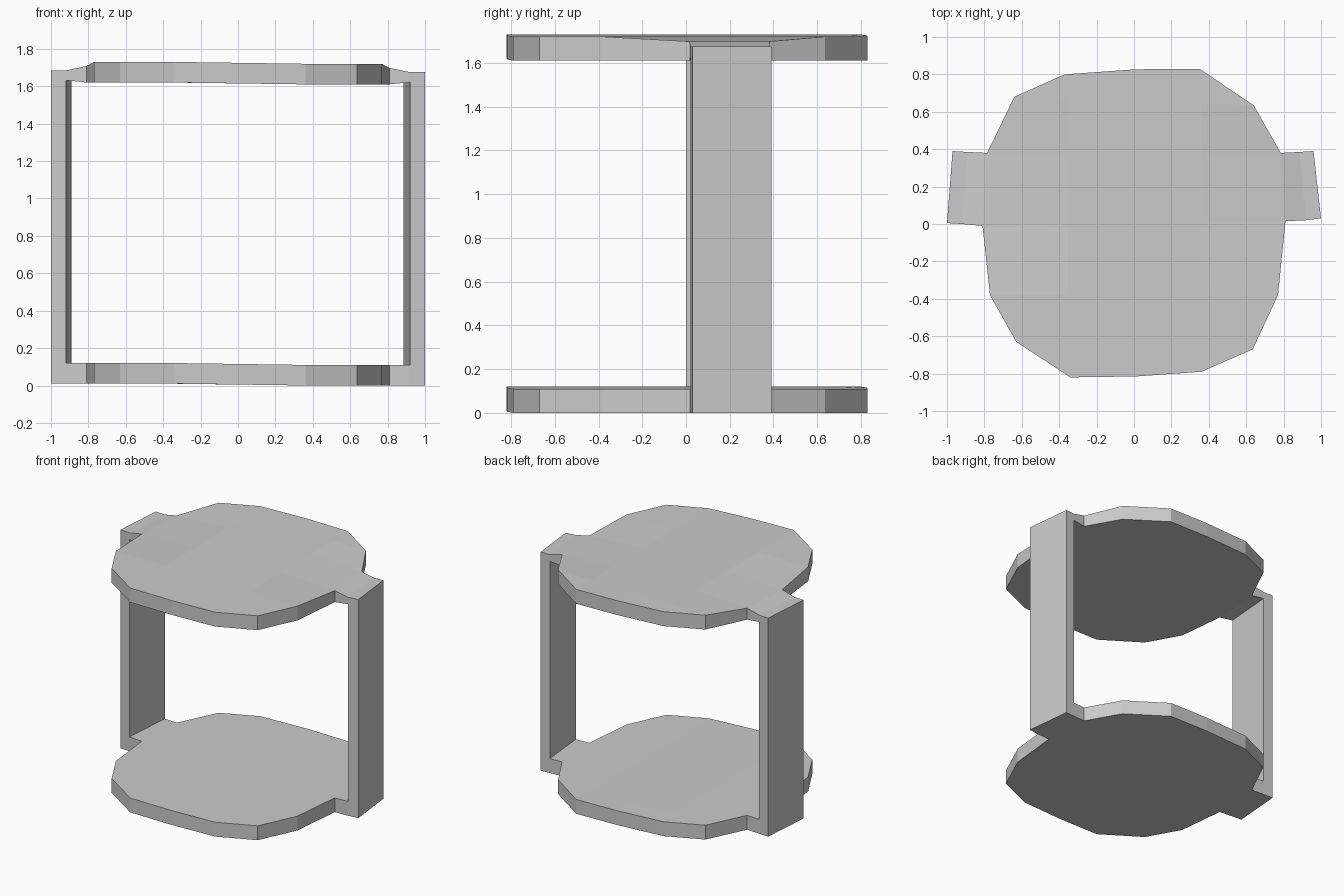
import bpy
from collections import Counter

if "Cube" in bpy.data.objects:
    bpy.data.objects.remove(bpy.data.objects["Cube"])

# Plan grid: rows run front to back, columns left to right.
# Columns 0-1 and 7-8 are the post footprints, 2-6 the disc body.
MID = (-0.35, 0.01, 0.36)


def row(left, right):
    """Row from end points, with interpolated points at the inner columns."""
    (x0, y0), (x1, y1) = left[-1], right[0]
    inner = [(x, y0 + (y1 - y0) * (x - x0) / (x1 - x0)) for x in MID]
    pts = left + inner + right
    return {3 - len(left) + i: p for i, p in enumerate(pts)}


ROWS = [
    {3: (-0.34, -0.82), 4: (0.01, -0.815), 5: (0.36, -0.79)},
    row([(-0.63, -0.63)], [(0.635, -0.67)]),
    row([(-0.77, -0.38)], [(0.77, -0.38)]),
    row([(-1.0, 0.005), (-0.92, 0.0), (-0.81, -0.01)],
        [(0.81, 0.015), (0.92, 0.02), (1.0, 0.03)]),
    row([(-0.97, 0.39), (-0.89, 0.385), (-0.785, 0.38)],
        [(0.785, 0.38), (0.885, 0.385), (0.96, 0.39)]),
    row([(-0.64, 0.68)], [(0.64, 0.635)]),
    {3: (-0.37, 0.80), 4: (0.01, 0.827), 5: (0.35, 0.83)},
]


def tilt(x):
    """The plates sit slightly higher on the left."""
    return 0.01 * min(1, max(0, (0.36 - x) / 0.7))


def make(name, verts, faces):
    me = bpy.data.meshes.new(name)
    me.from_pydata(verts, [], faces)
    ob = bpy.data.objects.new(name, me)
    bpy.context.collection.objects.link(ob)
    return ob


def plate(name, z0, z1, dip, open_level):
    """Disc with side tabs; dip lowers the tabs, open_level is where posts join."""
    verts, idx, cells = [], {}, []
    for r, pts in enumerate(ROWS):
        for c, (x, y) in pts.items():
            tab = r in (3, 4)
            lo = 0.012 * dip if tab and c in (0, 1, 7, 8) else 0
            hi = 0
            if tab and c in (2, 6):
                hi = -0.022 * dip
            elif tab and c in (0, 1, 7, 8):
                hi = -0.045 * dip
            idx[r, c] = len(verts)
            verts += [(x, y, z0 + lo + tilt(x)), (x, y, z1 + hi + tilt(x))]
    for r in range(len(ROWS) - 1):
        for c in range(8):
            corners = [(r, c), (r, c + 1), (r + 1, c + 1), (r + 1, c)]
            f = [idx[k] for k in corners if k in idx]
            if len(f) == 4 or (len(f) == 3 and 2 <= c < 6):
                cells.append((c in (0, 7), f))
    edges = [(f[i], f[(i + 1) % len(f)]) for _, f in cells for i in range(len(f))]
    seen = Counter(frozenset(e) for e in edges)
    faces = [(a, b, b + 1, a + 1) for a, b in edges if seen[frozenset((a, b))] == 1]
    for is_post, f in cells:
        if not (is_post and open_level == 1):
            faces.append([i + 1 for i in f])
        if not (is_post and open_level == 0):
            faces.append(f[::-1])
    make(name, verts, faces)


# Bottom and top plates
plate("bottom_plate", 0.0, 0.11, 0, 1)
plate("top_plate", 1.61, 1.72, 1, 0)

# Side posts joining the plate tabs
for name, c in (("left_post", 0), ("right_post", 7)):
    loop = [ROWS[3][c], ROWS[3][c + 1], ROWS[4][c + 1], ROWS[4][c]]
    verts = [(x, y, z + tilt(x)) for z in (0.11, 1.622) for x, y in loop]
    make(name, verts, [(i, (i + 1) % 4, (i + 1) % 4 + 4, i + 4) for i in range(4)])
